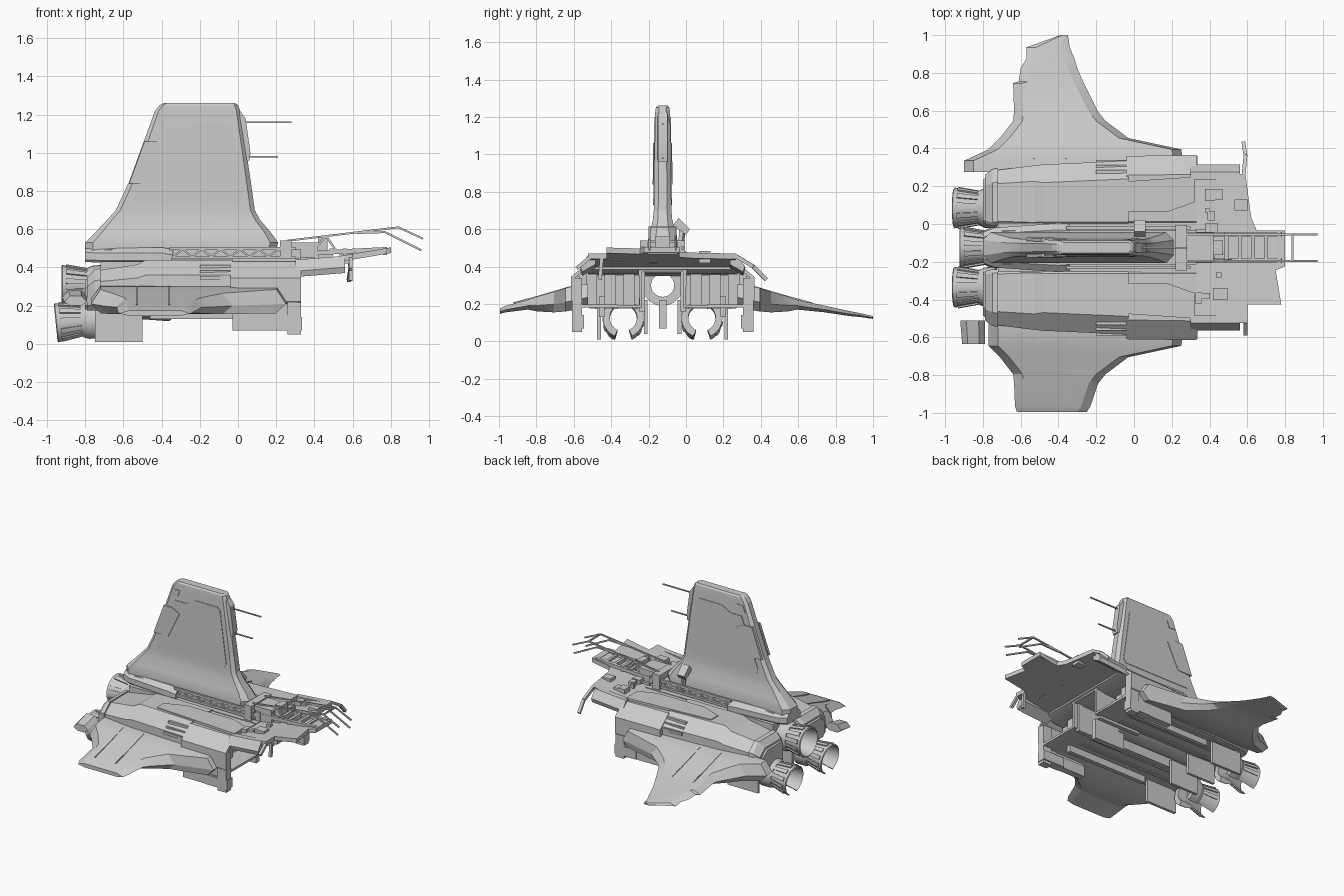
import bpy, bmesh, math, random
from mathutils import Vector

if "Cube" in bpy.data.objects:
    bpy.data.objects.remove(bpy.data.objects["Cube"])
random.seed(4)
MID = -0.125          # centre line of the hull
SIDES = ((1, "left"), (-1, "right"))

grey = bpy.data.materials.new("hull_grey")
grey.use_nodes = True
grey.diffuse_color = (0.6, 0.6, 0.6, 1)
grey.node_tree.nodes["Principled BSDF"].inputs["Base Color"].default_value = (0.6, 0.6, 0.6, 1)
parts = []


def finish(name, bm):
    bmesh.ops.recalc_face_normals(bm, faces=bm.faces)
    mesh = bpy.data.meshes.new(name)
    bm.to_mesh(mesh)
    bm.free()
    mesh.materials.append(grey)
    ob = bpy.data.objects.new(name, mesh)
    bpy.context.collection.objects.link(ob)
    parts.append(ob)
    return ob


def loft(name, rings, recess=0):
    """Skin closed rings of points; recess hollows the last end."""
    bm = bmesh.new()
    rows = [[bm.verts.new(p) for p in ring] for ring in rings]
    n = len(rows[0])
    for a, b in zip(rows, rows[1:]):
        for i in range(n):
            bm.faces.new((a[i], a[(i + 1) % n], b[(i + 1) % n], b[i]))
    bm.faces.new(rows[0])
    end = bm.faces.new(rows[-1])
    if recess:
        bmesh.ops.recalc_face_normals(bm, faces=bm.faces)
        bmesh.ops.inset_region(bm, faces=[end], thickness=0.02)
        inner = bmesh.ops.extrude_face_region(bm, geom=[end])["geom"]
        bmesh.ops.delete(bm, geom=[end], context="FACES_ONLY")
        bmesh.ops.translate(bm, vec=(-recess, 0, 0),
                            verts=[v for v in inner if isinstance(v, bmesh.types.BMVert)])
    return finish(name, bm)


def box(name, x, y, z):
    return loft(name, [[(a, y[0], z[0]), (a, y[1], z[0]), (a, y[1], z[1]), (a, y[0], z[1])] for a in x])


def side_box(name, s, x, d, z):
    return box(name, x, sorted((MID + s * d[0], MID + s * d[1])), z)


def rod(name, points, r=0.006):
    """Square bar along a path."""
    for i, (a, b) in enumerate(zip(points, points[1:])):
        a, b = Vector(a), Vector(b)
        q = (b - a).to_track_quat("Z", "Y")
        corners = [q @ Vector((u * r, v * r, 0)) for u, v in ((-1, -1), (1, -1), (1, 1), (-1, 1))]
        loft(f"{name}_{i + 1}", [[p + c for c in corners] for p in (a, b)])


def lathe(name, origin, axis, profile, start=0, sweep=360, n=24):
    """Spin a closed (distance, radius) profile about an axis; angle 0 is up."""
    q = Vector(axis).to_track_quat("Z", "Y")
    full = sweep == 360
    bm = bmesh.new()
    rows = []
    up = q.inverted() @ Vector((0, 0, 1))
    zero = math.atan2(up.y, up.x)
    for i in range(n if full else n + 1):
        a = zero + math.radians(start + sweep * i / n)
        rows.append([bm.verts.new(Vector(origin) + q @ Vector((r * math.cos(a), r * math.sin(a), t)))
                     for t, r in profile])
    m = len(profile)
    for i in range(n):
        a, b = rows[i], rows[(i + 1) % len(rows)]
        for j in range(m):
            bm.faces.new((a[j], b[j], b[(j + 1) % m], a[(j + 1) % m]))
    if not full:
        bm.faces.new(rows[0])
        bm.faces.new(rows[-1])
    return finish(name, bm)


def hull(name, s, sections, recess=0):
    """Body along x from (x, inner, outer, bottom, top, chamfer)."""
    return loft(name, [[(x, MID + s * d, z) for d, z in (
        (a, b), (o - c / 2, b), (o, b + c / 2), (o, t - c), (o - c * 1.2, t), (a + c / 3, t), (a, t - c / 3))]
        for x, a, o, b, t, c in sections], recess)


# Tail fin
def fin_ring(z, x0, x1, w):
    c = w * 0.5
    return [(x, MID + y, z) for x, y in ((x0, w - c), (x0 + c, w), (x1 - c, w), (x1, w - c),
                                        (x1, c - w), (x1 - c, -w), (x0 + c, -w), (x0, c - w))]


loft("tail_fin", [fin_ring(*f) for f in (
    (0.49, -0.80, 0.20, 0.082), (0.53, -0.80, 0.21, 0.082), (0.58, -0.75, 0.175, 0.068), (0.65, -0.685, 0.115, 0.052),
    (0.70, -0.64, 0.088, 0.047), (0.85, -0.57, 0.067, 0.045), (1.22, -0.435, 0.012, 0.04),
    (1.25, -0.41, 0.0, 0.036), (1.26, -0.39, -0.015, 0.028))])


def fin_plate(name, s, outline, lift):
    rings = [[(x, MID + s * (0.047 - 0.0135 * (z - 0.7) + k), z) for x, z in outline] for k in (-0.01, lift)]
    return loft(name, rings)


panel = ((-0.53, 0.73), (0.01, 0.73), (0.025, 0.76), (-0.03, 1.14), (-0.05, 1.16), (-0.24, 1.16), (-0.31, 1.12), (-0.40, 1.12), (-0.54, 0.76))
for s, tag in SIDES:
    fin_plate(f"fin_panel_{tag}", s, panel, 0.004)
    fin_plate(f"fin_patch_{tag}", s, ((-0.57, 0.84), (-0.45, 0.84), (-0.36, 1.03), (-0.42, 1.06), (-0.49, 1.06)), 0.008)
    fin_plate(f"fin_cap_panel_{tag}", s, ((-0.43, 1.15), (-0.38, 1.15), (-0.36, 1.20), (-0.41, 1.20)), 0.004)
loft("fin_front_unit", [[(x, MID + y, z) for x, y in ((-0.02, -0.03), (x1, -0.025), (x1, 0.025), (-0.02, 0.03))]
                        for z, x1 in ((0.96, 0.06), (1.0, 0.065), (1.18, 0.04), (1.22, 0.01))])
rod("upper_antenna", [(0.02, MID, 1.16), (0.28, MID, 1.16)], 0.004)
rod("lower_antenna", [(0.04, MID, 0.98), (0.21, MID, 0.98)], 0.004)

# Spine under the fin
box("spine_core", (-0.70, 0.33), (MID - 0.09, MID + 0.09), (0.40, 0.495))
for s, tag in SIDES:
    hull(f"spine_fairing_{tag}", s, [(-0.80, 0, 0.08, 0.43, 0.50, 0.02), (-0.74, 0, 0.105, 0.425, 0.50, 0.025),
                                     (-0.40, 0, 0.13, 0.42, 0.505, 0.03), (-0.34, 0, 0.125, 0.42, 0.495, 0.03)])
    y = MID + s * 0.105
    for z in (0.45, 0.50):
        rod(f"spine_rail_{tag}", [(-0.36, y, z), (0.30, y, z)], 0.008)
    rod(f"spine_truss_{tag}", [(-0.34 + 0.05 * i, y, 0.455 + 0.04 * (i % 2)) for i in range(13)], 0.005)

# Centre duct and engine housing
lathe("centre_duct", (0.05, MID, 0.30), (-1, 0, 0),
      [(0, 0.11), (0.70, 0.11), (0.78, 0.085), (0.78, 0.065), (0, 0.062)])
box("centre_roof", (-0.72, 0.33), (MID - 0.13, MID + 0.13), (0.37, 0.43))
box("keel_strut", (0.0, 0.25), (MID - 0.02, MID + 0.02), (0.07, 0.22))

# Nacelles with side plates and hanging skirts
for s, tag in SIDES:
    hull(f"nacelle_rear_{tag}", s, [(-0.80, 0.13, 0.36, 0.18, 0.33, 0.04), (-0.73, 0.12, 0.41, 0.18, 0.385, 0.06),
                                    (-0.53, 0.11, 0.435, 0.18, 0.415, 0.07), (-0.48, 0.11, 0.44, 0.18, 0.44, 0.08),
                                    (-0.03, 0.11, 0.46, 0.18, 0.44, 0.08)])
    hull(f"nacelle_front_{tag}", s, [(-0.04, 0.11, 0.485, 0.18, 0.43, 0.085), (0.33, 0.11, 0.49, 0.18, 0.43, 0.085)], 0.25)
    hull(f"nacelle_band_{tag}", s, [(-0.79, 0.125, 0.385, 0.175, 0.35, 0.05), (-0.75, 0.115, 0.415, 0.175, 0.39, 0.06),
                                    (-0.72, 0.115, 0.42, 0.175, 0.395, 0.06)])
    # tapered armour plate on the nacelle roof
    loft(f"roof_plate_{tag}", [[(x, MID + s * d, z) for x, d in (
        (-0.35, 0.25), (-0.20, 0.19), (0.18, 0.19), (0.32, 0.24), (0.32, 0.375), (-0.35, 0.33))]
        for z in (0.42, 0.446)])
    side_box(f"front_wall_{tag}", s, (0.26, 0.33), (0.43, 0.485), (0.05, 0.34))
    side_box(f"front_sill_{tag}", s, (-0.03, 0.33), (0.43, 0.48), (0.07, 0.15))
    side_box(f"side_skin_{tag}", s, (-0.03, 0.28), (0.445, 0.475), (0.13, 0.35))
    side_box(f"sill_block_{tag}", s, (0.16, 0.335), (0.42, 0.485), (0.07, 0.14))
    side_box(f"rear_skirt_{tag}", s, (-0.75, -0.50), (0.33, 0.35), (0.01, 0.19))
    side_box(f"inner_skirt_{tag}", s, (-0.73, -0.50), (0.08, 0.10), (0.04, 0.22))
    side_box(f"skirt_frame_{tag}", s, (-0.46, 0.2), (0.31, 0.34), (0.13, 0.24))
    side_box(f"inner_wall_{tag}", s, (-0.05, 0.30), (0.095, 0.125), (0.16, 0.38))
    for i in range(3):
        d = 0.15 + 0.1 * i
        rod(f"belly_conduit_{tag}_{i}", [(-0.70, MID + s * d, 0.185), (0.15, MID + s * d, 0.185)], 0.012)
        side_box(f"bay_column_{tag}_{i}", s, (0.06, 0.18 + 0.04 * (i % 2)), (d, d + 0.06), (0.19, 0.37))
        z = 0.345 + 0.03 * i
        d = 0.456 - 0.027 * i
        rod(f"nacelle_pipe_{tag}_{i}", [(-0.2, MID + s * d, z), (-0.04, MID + s * d, z)], 0.009)

# Main engine nozzles
nozzle = [(0, 0.082), (0.04, 0.088), (0.15, 0.108), (0.155, 0.10), (0.04, 0.08), (0, 0.072)]


def engine(name, origin, axis, start, sweep):
    lathe(f"{name}_bell", origin, axis, nozzle, start, sweep)
    lathe(f"{name}_collar", origin, axis, [(-0.07, 0.11), (-0.01, 0.105), (0.02, 0.092), (0.02, 0.073), (-0.07, 0.073)], start, sweep)
    for i in range(int(sweep / 30)):
        lathe(f"{name}_petal_{i}", origin, axis, [(0.02, 0.092), (0.13, 0.112), (0.13, 0.10), (0.02, 0.08)],
              start + 30 * i + 5, 15, 3)


engine("centre_engine", (-0.77, MID, 0.305), (-1, 0, 0), 0, 360)
for s, tag in SIDES:
    engine(f"lower_engine_{tag}", (-0.80, MID + s * 0.21, 0.12), (-1, 0, -0.1), 205, 310)


# Wings, each with its own broken edge
def wing(name, s, sections):
    rings = []
    for d, x0, x1, b, t in sections:
        e, m = min(0.05, (x1 - x0) / 4), b + (t - b) * 0.4
        rings.append([(x, MID + s * d, z) for x, z in ((x0, m), (x0 + e, t), (x1 - e, t), (x1, m), (x1 - e, b), (x0 + e, b))])
    return loft(name, rings)


shared = [(0.52, -0.77, 0.25, 0.16, 0.285), (0.58, -0.71, -0.03, 0.155, 0.265),
          (0.67, -0.64, -0.15, 0.16, 0.24), (0.72, -0.635, -0.19, 0.17, 0.222)]
wing("wing_left", 1, [(0.40, -0.90, 0.26, 0.19, 0.305), (0.46, -0.90, 0.26, 0.17, 0.30)] + shared + [
    (0.87, -0.64, -0.265, 0.155, 0.19), (0.88, -0.61, -0.27, 0.153, 0.188), (0.95, -0.60, -0.30, 0.143, 0.172),
    (1.0, -0.57, -0.315, 0.135, 0.162), (1.06, -0.57, -0.34, 0.13, 0.15), (1.125, -0.39, -0.35, 0.12, 0.135)])
wing("wing_right", -1, [(0.40, -0.77, 0.26, 0.19, 0.305), (0.46, -0.77, 0.26, 0.17, 0.30)] + shared + [
    (0.84, -0.63, -0.23, 0.155, 0.19), (0.87, -0.62, -0.25, 0.147, 0.175)])
wing("wing_fragment", -1, [(0.385, -0.92, -0.79, 0.22, 0.28), (0.51, -0.91, -0.79, 0.20, 0.25)])
for s, tag in SIDES:
    for x in (-0.53, -0.36):
        rod(f"wing_seam_{tag}", [(x, MID + s * 0.47, 0.299), (x, MID + s * 0.67, 0.24), (x, MID + s * 0.8, 0.205)], 0.003)

# Broken forward deck: folded shell with torn front edge
deck = ((0.30, 0.40), (0.60, 0.40), (0.60, 0.30), (0.78, 0.30), (0.75, 0.12), (0.80, 0.10), (0.80, -0.09),
        (0.65, -0.09), (0.62, -0.16), (0.59, -0.39), (0.30, -0.39))
loft("deck_plate", [[(x, MID - d, z + 0.17 * (x - 0.3)) for x, d in deck] for z in (0.39, 0.42)])
# sloping ceiling that carries the deck back into the hull
loft("deck_underside", [[(x, MID + d, z) for d, z in ((-0.40, b), (0.40, b), (0.37, 0.425), (-0.37, 0.425))]
                        for x, b in ((0.04, 0.35), (0.26, 0.36), (0.34, 0.385))])
for s, tag in SIDES:
    loft(f"deck_edge_{tag}", [[(x, MID + s * d, z + 0.08 * (x - 0.3)) for d, z in (
        (0.36, 0.44), (0.40, 0.44), (0.44, 0.38), (0.43, 0.35), (0.36, 0.39))] for x in (0.30, 0.56)])
rod("bent_strip_left", [(0.58, 0.26, 0.46), (0.59, 0.36, 0.40), (0.58, 0.43, 0.33)], 0.01)
rod("bent_strip_right", [(0.59, -0.50, 0.46), (0.59, -0.585, 0.39)], 0.01)
rod("hanging_spike", [(0.59, -0.45, 0.45), (0.59, -0.46, 0.33)], 0.01)
for i in range(14):
    x, y = random.uniform(0.30, 0.55), random.uniform(-0.46, 0.18)
    box(f"deck_fitting_{i}", (x, x + random.uniform(0.02, 0.08)), (y, y + random.uniform(0.02, 0.07)),
        (0.42, 0.44 + 0.17 * (x - 0.3) + random.uniform(0, 0.015)))

# Exposed cabin floor and bent frame rails
box("cabin_bulkhead", (0.22, 0.28), (MID - 0.12, MID + 0.12), (0.42, 0.54))
box("cabin_block", (0.28, 0.42), (MID - 0.08, MID + 0.08), (0.42, 0.53))
box("cabin_seat", (0.42, 0.47), (MID - 0.04, MID + 0.04), (0.42, 0.56))
loft("torn_flap", [[(x, y, z) for y, z in ((-0.07, 0.62), (-0.04, 0.66), (0.02, 0.60), (0.0, 0.57))] for x in (0.0, 0.06)])
rod("flap_stay", [(0.03, -0.02, 0.60), (0.05, -0.03, 0.45)], 0.012)
for s, tag in SIDES:
    y = MID + s * 0.07
    rod(f"floor_rail_{tag}", [(0.28, y, 0.47), (0.78, y, 0.495)], 0.012)
    rod(f"upper_rail_{tag}", [(0.26, y, 0.54), (0.84, y, 0.61), (0.97, y, 0.55)], 0.005)
    rod(f"lower_rail_{tag}", [(0.62, y, 0.58), (0.77, y, 0.585), (0.96, y, 0.49)], 0.005)
    rod(f"rail_brace_{tag}", [(0.38, y, 0.47), (0.46, y, 0.565), (0.52, y, 0.48)], 0.006)
for i in range(5):
    x = 0.48 + 0.07 * i
    box(f"floor_beam_{i}", (x, x + 0.02), (MID - 0.08, MID + 0.08), (0.465, 0.50))
rod("rail_cross_bar", [(0.84, MID - 0.07, 0.61), (0.84, MID + 0.07, 0.61)], 0.005)

# Crisp edges with smooth curved surfaces
bpy.ops.object.select_all(action="DESELECT")
for ob in parts:
    ob.select_set(True)
bpy.context.view_layer.objects.active = parts[0]
bpy.ops.object.shade_smooth_by_angle(angle=math.radians(18))
